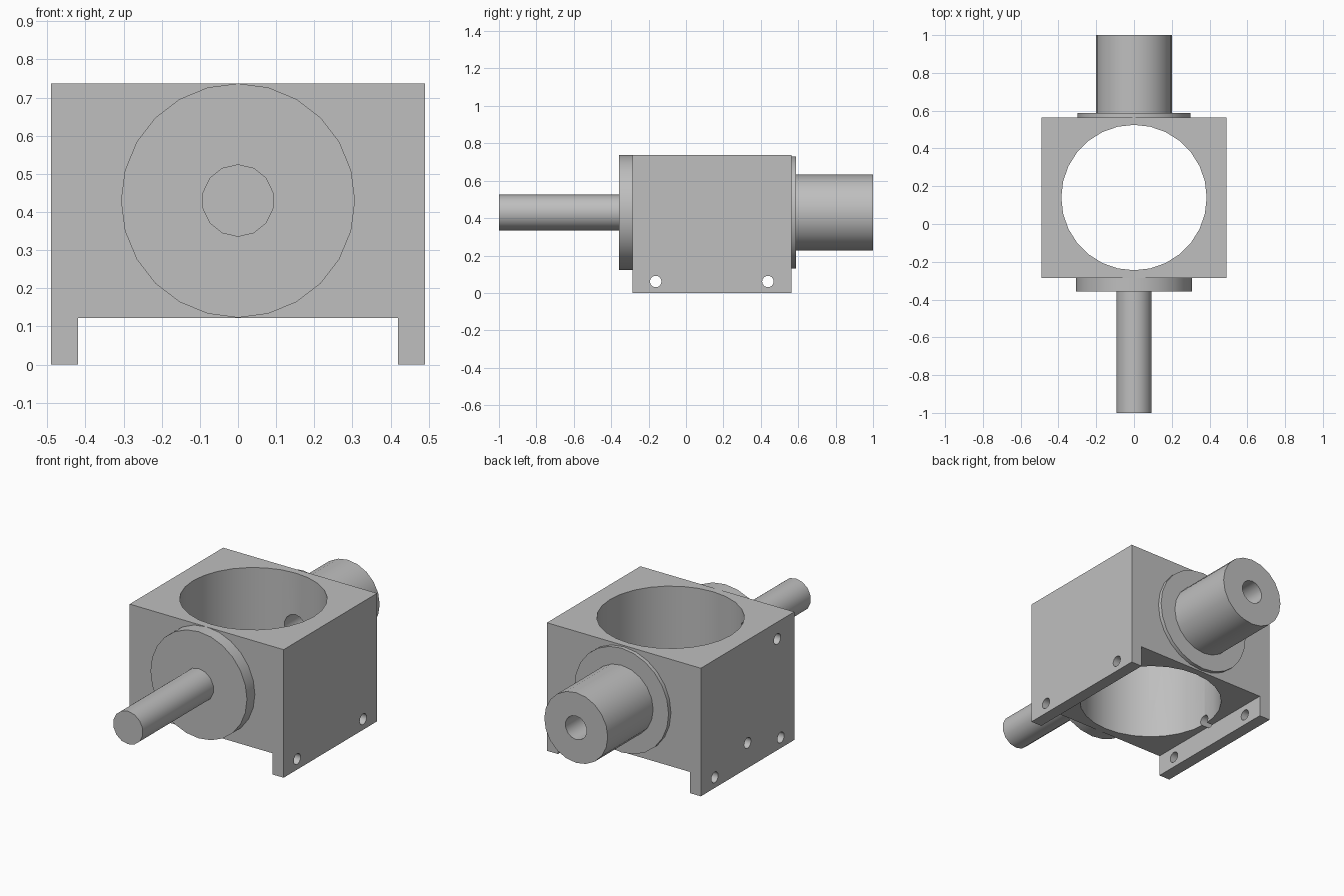
import bpy
import bmesh
from math import pi, radians

if "Cube" in bpy.data.objects:
    bpy.data.objects.remove(bpy.data.objects["Cube"], do_unlink=True)

# Plain machined metal
grey = bpy.data.materials.new("machined grey")
grey.use_nodes = True
grey.diffuse_color = (0.52, 0.52, 0.52, 1)
grey.node_tree.nodes["Principled BSDF"].inputs["Base Color"].default_value = grey.diffuse_color

AXIS_Z = 0.43          # height of the shaft axis
FRONT, BACK = -0.285, 0.565
MID = (FRONT + BACK) / 2
TURN = {"x": (0, pi / 2, 0), "y": (pi / 2, 0, 0), "z": (0, 0, 0)}


def cylinder(name, axis, radius, start, end, centre, sides):
    """Cylinder along an axis from start to end; centre gives the other two coordinates."""
    loc = list(centre)
    loc.insert("xyz".index(axis), (start + end) / 2)
    bpy.ops.mesh.primitive_cylinder_add(vertices=sides, radius=radius, depth=end - start,
                                        location=loc, rotation=TURN[axis])
    obj = bpy.context.object
    obj.name = name
    obj.data.materials.append(grey)
    return obj


def activate(obj):
    bpy.ops.object.select_all(action="DESELECT")
    obj.select_set(True)
    bpy.context.view_layer.objects.active = obj


def drill(obj, cutters):
    activate(obj)
    for cutter in cutters:
        mod = obj.modifiers.new("hole", "BOOLEAN")
        mod.operation = "DIFFERENCE"
        mod.solver = "EXACT"
        mod.object = cutter
        bpy.ops.object.modifier_apply(modifier=mod.name)


# Housing: inverted channel profile extruded front to back
half = [(0.49, 0.737), (0.49, 0), (0.42, 0), (0.42, 0.122)]
profile = half + [(-x, z) for x, z in reversed(half)]
bm = bmesh.new()
face = bm.faces.new([bm.verts.new((x, FRONT, z)) for x, z in profile])
result = bmesh.ops.extrude_face_region(bm, geom=[face])
moved = [v for v in result["geom"] if isinstance(v, bmesh.types.BMVert)]
bmesh.ops.translate(bm, verts=moved, vec=(0, BACK - FRONT, 0))
bmesh.ops.recalc_face_normals(bm, faces=bm.faces)
mesh = bpy.data.meshes.new("housing")
bm.to_mesh(mesh)
bm.free()
housing = bpy.data.objects.new("housing", mesh)
bpy.context.collection.objects.link(housing)
mesh.materials.append(grey)

# Front flange and shaft, back flange and hub
axis = (0, AXIS_Z)
front_flange = cylinder("front_flange", "y", 0.307, -0.357, FRONT, axis, 24)
shaft = cylinder("shaft", "y", 0.095, -1, -0.35, axis, 14)
back_flange = cylinder("back_flange", "y", 0.3, BACK, 0.587, axis, 24)
hub = cylinder("hub", "y", 0.202, 0.58, 1, axis, 20)

# Cutters: main bore, mounting holes, side wall holes and hub bore
main_bore = cylinder("bore_cutter", "z", 0.385, -0.1, 0.9, (0, MID), 28)
hub_bore = cylinder("hub_cutter", "y", 0.068, 0.3, 1.1, axis, 14)
mounts = [cylinder("mount_cutter", "x", 0.031, -0.6, 0.6, (MID + dy, 0.061), 14)
          for dy in (-0.302, 0.298)]
side_holes = [cylinder("side_cutter", "x", 0.031, -0.6, -0.2, yz, 14)
              for yz in ((MID, 0.145), (-0.13, 0.64))]

drill(housing, [main_bore, hub_bore] + mounts + side_holes)
drill(back_flange, [hub_bore])
drill(hub, [hub_bore])
for cutter in [main_bore, hub_bore] + mounts + side_holes:
    bpy.data.objects.remove(cutter, do_unlink=True)

for part in (housing, front_flange, shaft, back_flange, hub):
    activate(part)
    bpy.ops.object.shade_smooth_by_angle(angle=radians(35))
